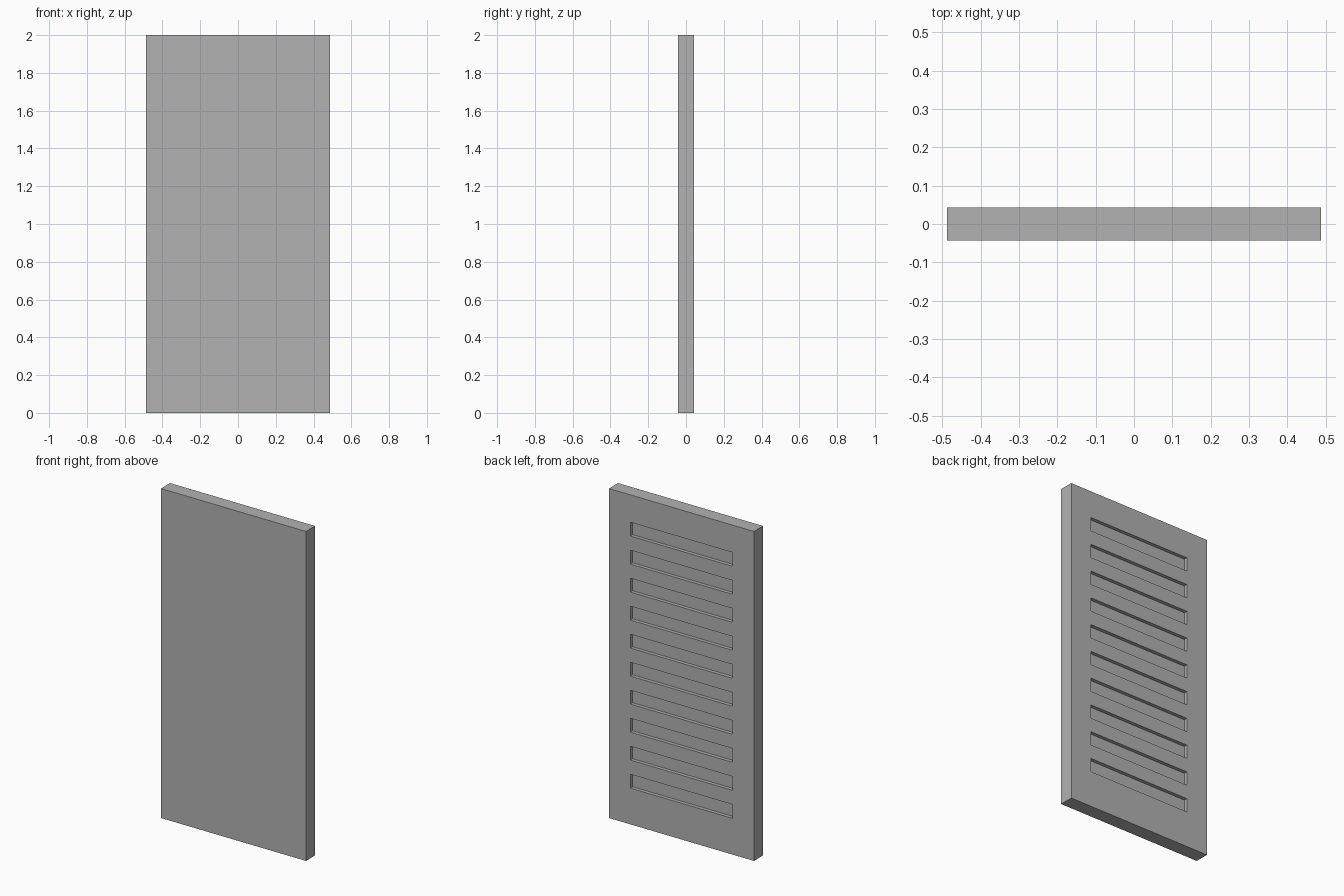
import bpy

default_cube = bpy.data.objects.get("Cube")
if default_cube:
    bpy.data.objects.remove(default_cube, do_unlink=True)

WIDTH, THICK, HEIGHT = 0.974, 0.087, 2.0
SLOT_WIDTH, SLOT_HEIGHT, SLOT_DEPTH = 0.687, 0.084, 0.022
SLOT_COUNT, SLOT_PITCH, LOWEST_SLOT = 10, 0.17, 0.22


def box(name, size, center):
    bpy.ops.mesh.primitive_cube_add(size=1, location=center)
    ob = bpy.context.object
    ob.name = name
    ob.scale = size
    bpy.ops.object.transform_apply(location=False, rotation=False, scale=True)
    return ob


# Plain grey finish
grey = bpy.data.materials.new("plain_grey")
grey.use_nodes = True
color = (0.445, 0.445, 0.445, 1)
grey.diffuse_color = color
grey.node_tree.nodes["Principled BSDF"].inputs["Base Color"].default_value = color

# Solid panel
panel = box("door_panel", (WIDTH, THICK, HEIGHT), (0, 0, HEIGHT / 2))
panel.data.materials.append(grey)

# Row of shallow slots cut into the back only
cutter = box("slot_cutter", (SLOT_WIDTH, SLOT_DEPTH * 2, SLOT_HEIGHT),
             (0, THICK / 2, LOWEST_SLOT + SLOT_HEIGHT / 2))
cutter.data.materials.append(grey)
cutter.hide_render = True
array = cutter.modifiers.new("slot_row", 'ARRAY')
array.count = SLOT_COUNT
array.use_relative_offset = False
array.use_constant_offset = True
array.constant_offset_displace = (0, 0, SLOT_PITCH)

cut = panel.modifiers.new("cut_slots", 'BOOLEAN')
cut.operation = 'DIFFERENCE'
cut.solver = 'EXACT'
cut.object = cutter
bpy.context.view_layer.objects.active = panel
bpy.ops.object.modifier_apply(modifier=cut.name)
bpy.data.objects.remove(cutter, do_unlink=True)
